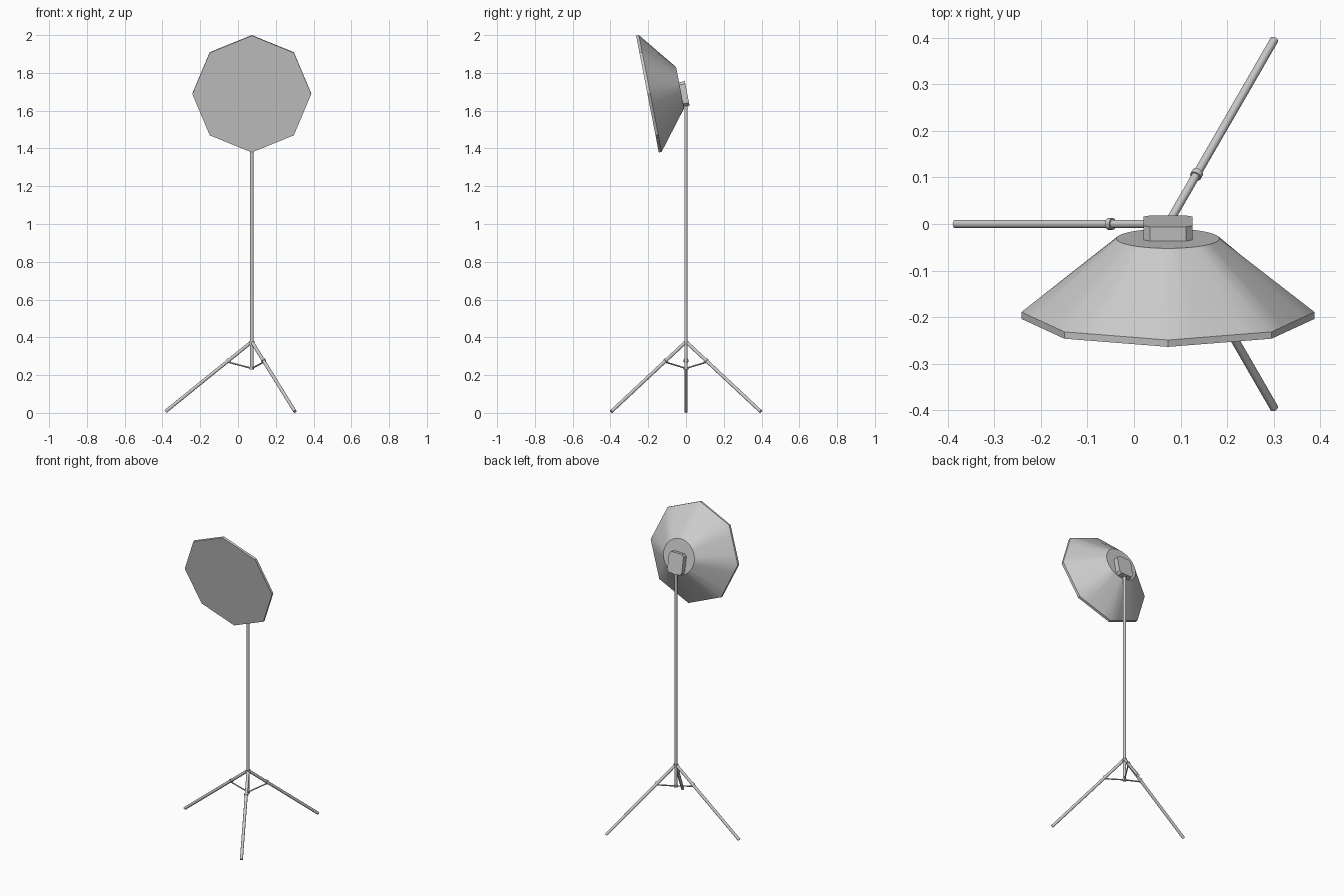
import bpy, bmesh, math
from mathutils import Vector, Matrix

if "Cube" in bpy.data.objects:
    bpy.data.objects.remove(bpy.data.objects["Cube"])

PX = 0.073                      # pole position in x
TILT = math.radians(11)
S, C = math.sin(TILT), math.cos(TILT)
# lamp head frame: local z runs backwards, local y runs up the tilted front
HEAD = Matrix(((-1, 0, 0, PX), (0, -S, C, -0.204), (0, C, S, 1.688), (0, 0, 0, 1)))


def finish(bm, name, angle=30):
    bmesh.ops.recalc_face_normals(bm, faces=bm.faces[:])
    mesh = bpy.data.meshes.new(name)
    bm.to_mesh(mesh)
    bm.free()
    ob = bpy.data.objects.new(name, mesh)
    bpy.context.collection.objects.link(ob)
    bpy.ops.object.select_all(action='DESELECT')
    ob.select_set(True)
    bpy.context.view_layer.objects.active = ob
    bpy.ops.object.shade_smooth_by_angle(angle=math.radians(angle))
    return ob


def rod(name, a, b, r, sides=20):
    a, b = Vector(a), Vector(b)
    bm = bmesh.new()
    m = Matrix.Translation((a + b) / 2) @ (b - a).to_track_quat('Z', 'Y').to_matrix().to_4x4()
    bmesh.ops.create_cone(bm, cap_ends=True, segments=sides, radius1=r, radius2=r,
                          depth=(b - a).length, matrix=m)
    return finish(bm, name)


# centre pole with its collars
rod("pole", (PX, 0, 0.235), (PX, 0, 1.645), 0.009)
rod("hub_collar", (PX, 0, 0.36), (PX, 0, 0.38), 0.014)
rod("lower_collar", (PX, 0, 0.23), (PX, 0, 0.242), 0.012)
rod("top_collar", (PX, 0.002, 1.622), (PX, 0.002, 1.642), 0.012)

# three legs, each with a sliding collar and a brace
for i, deg in enumerate((60, 180, 300)):
    d = Vector((math.cos(math.radians(deg)), math.sin(math.radians(deg)), 0))

    def at(h, z):
        return Vector((PX, 0, z)) + d * h

    top, foot = at(0.006, 0.372), at(0.457, 0.007)
    axis = (foot - top).normalized()
    joint = top.lerp(foot, 0.26)
    rod(f"leg_{i}", top, foot, 0.009)
    rod(f"leg_collar_{i}", joint - axis * 0.006, joint + axis * 0.006, 0.0125)
    rod(f"brace_{i}", joint - Vector((0, 0, 0.009)), at(0, 0.236), 0.004, 12)

# softbox: octagonal front blending to a round back disc
N = 32
R = 0.315
bm = bmesh.new()


def octagon(r, z):
    pts = []
    for k in range(N):
        side, t = divmod(k, 4)
        p, q = (Vector((math.sin(a), math.cos(a), 0)) * r
                for a in (side * math.pi / 4, (side + 1) * math.pi / 4))
        pts.append(p.lerp(q, t / 4) + Vector((0, 0, z)))
    return pts


def circle(r, z):
    return [Vector((math.sin(k * math.tau / N) * r, math.cos(k * math.tau / N) * r, z))
            for k in range(N)]


rings = [[bm.verts.new(HEAD @ p) for p in ring]
         for ring in (octagon(R, 0), octagon(R, 0.015), circle(0.111, 0.176))]
for lo, hi in zip(rings, rings[1:]):
    for k in range(N):
        bm.faces.new((lo[k], lo[(k + 1) % N], hi[(k + 1) % N], hi[k]))
bm.faces.new(rings[0])
bm.faces.new(rings[-1])
finish(bm, "softbox", 24)

# mounting block with clipped corners behind the softbox
bm = bmesh.new()
w, h, c = 0.0525, 0.065, 0.014
outline = [(w, h - c), (w - c, h), (c - w, h), (-w, h - c),
           (-w, c - h), (c - w, -h), (w - c, -h), (w, c - h)]
face = bm.faces.new([bm.verts.new(HEAD @ Vector((x, y - 0.036, 0.172))) for x, y in outline])
ext = bmesh.ops.extrude_face_region(bm, geom=[face])
bm.faces.new(list(reversed(face.verts))) if not face.is_valid else None
bmesh.ops.translate(bm, verts=[v for v in ext["geom"] if isinstance(v, bmesh.types.BMVert)],
                    vec=HEAD.to_3x3() @ Vector((0, 0, 0.035)))
finish(bm, "mounting_block")
